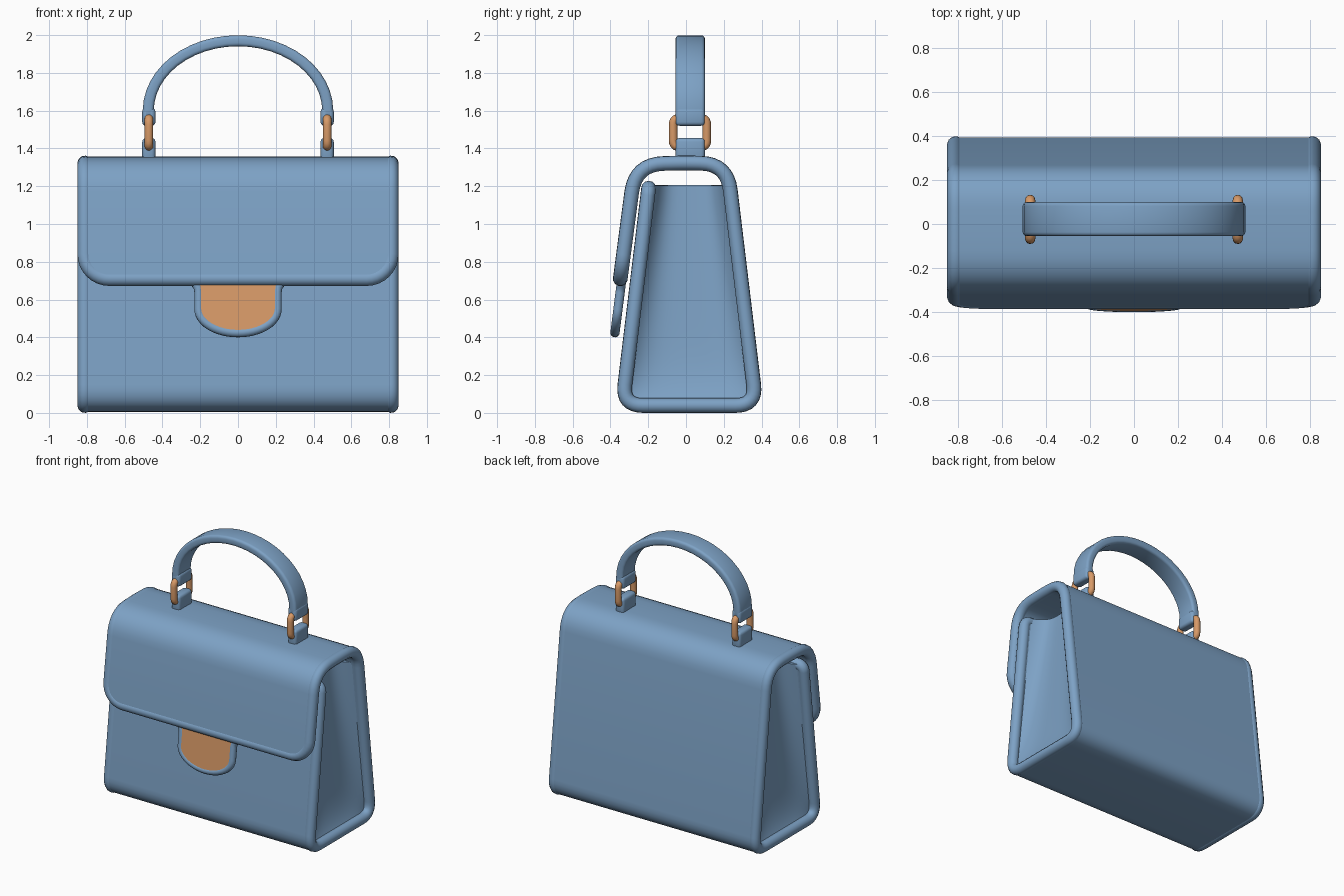
import bpy, bmesh, math
from mathutils import Vector

if "Cube" in bpy.data.objects:
    bpy.data.objects.remove(bpy.data.objects["Cube"])


def material(name, rgb):
    m = bpy.data.materials.new(name)
    m.diffuse_color = (*rgb, 1)
    m.use_nodes = True
    m.node_tree.nodes["Principled BSDF"].inputs["Base Color"].default_value = m.diffuse_color
    return m


BLUE = material("blue_leather", (0.205, 0.36, 0.56))
ORANGE = material("orange_metal", (0.68, 0.32, 0.135))


def finish(ob, mat, angle=40):
    """Apply modifiers, colour and smooth."""
    bpy.ops.object.select_all(action='DESELECT')
    ob.select_set(True)
    bpy.context.view_layer.objects.active = ob
    bpy.ops.object.convert(target='MESH')
    ob = bpy.context.object
    ob.data.materials.clear()
    ob.data.materials.append(mat)
    bpy.ops.object.shade_smooth_by_angle(angle=math.radians(angle))
    return ob


def sheet(name, rows, thick, mat, bevel=0):
    """Grid of points (list of rows) thickened evenly."""
    bm = bmesh.new()
    vs = [[bm.verts.new(p) for p in r] for r in rows]
    for a, b in zip(vs, vs[1:]):
        for i in range(len(a) - 1):
            bm.faces.new((a[i], a[i + 1], b[i + 1], b[i]))
    bmesh.ops.recalc_face_normals(bm, faces=bm.faces)
    me = bpy.data.meshes.new(name)
    bm.to_mesh(me)
    bm.free()
    ob = bpy.data.objects.new(name, me)
    bpy.context.collection.objects.link(ob)
    s = ob.modifiers.new("thick", 'SOLIDIFY')
    s.thickness, s.offset, s.use_even_offset = thick, 0, True
    if bevel:
        b = ob.modifiers.new("bevel", 'BEVEL')
        b.width, b.segments, b.angle_limit = bevel, 3, math.radians(50)
    return finish(ob, mat)


def tube(name, pts, radius, mat, closed=True):
    cu = bpy.data.curves.new(name, 'CURVE')
    cu.dimensions = '3D'
    cu.bevel_depth, cu.bevel_resolution, cu.use_fill_caps = radius, 4, True
    sp = cu.splines.new('POLY')
    sp.points.add(len(pts) - 1)
    for p, q in zip(sp.points, pts):
        p.co = (*q, 1)
    sp.use_cyclic_u = closed
    ob = bpy.data.objects.new(name, cu)
    bpy.context.collection.objects.link(ob)
    return finish(ob, mat, 60)


def box(name, lo, hi, mat, bevel):
    bpy.ops.mesh.primitive_cube_add(size=1, location=[(a + b) / 2 for a, b in zip(lo, hi)])
    ob = bpy.context.object
    ob.name = name
    ob.scale = [b - a for a, b in zip(lo, hi)]
    bpy.ops.object.transform_apply(location=False, rotation=False, scale=True)
    b = ob.modifiers.new("bevel", 'BEVEL')
    b.width, b.segments = bevel, 3
    return finish(ob, mat)


def fillet(corner, prev, nxt, d, n=8):
    """Curve that rounds one 2D corner."""
    c, p, q = Vector(corner), Vector(prev), Vector(nxt)
    a, b = c + (p - c).normalized() * d, c + (q - c).normalized() * d
    return [a * (1 - t) ** 2 + c * 2 * t * (1 - t) + b * t * t for t in (i / n for i in range(n + 1))]


def round_end(end, prev, w, r, n=8):
    """Rows (y, z, half width) rounding the two corners at a strip's end."""
    e = Vector(end)
    d = (Vector(prev) - e).normalized()
    out = []
    for i in range(n + 1):
        t = math.pi / 2 * i / n
        p = e + d * r * (1 - math.sin(t))
        out.append((p.x, p.y, w - r + r * math.cos(t)))
    return out


def perimeter(rows):
    return [(w, y, z) for y, z, w in rows] + [(-w, y, z) for y, z, w in reversed(rows)]


# Wrapped body: front panel, bottom, back, top and flap in one strip (y, z)
W = 0.811
corners = [(-0.198, 1.19), (-0.337, 0.039), (0.372, 0.039), (0.218, 1.318),
           (0, 1.324), (-0.268, 1.316), (-0.348, 0.71)]
rounding = [0, 0.11, 0.11, 0.14, 0.06, 0.15, 0]
rows = round_end(corners[0], corners[1], W, 0.04, 5)[::-1]
for i in range(1, 6):
    rows += [(p.x, p.y, W) for p in fillet(corners[i], corners[i - 1], corners[i + 1], rounding[i])]
rows += round_end(corners[6], corners[5], W, 0.13)
sheet("body_and_flap", [[(-w, y, z), (w, y, z)] for y, z, w in rows], 0.067, BLUE)
tube("body_piping", perimeter(rows), 0.039, BLUE)

# Closing tab with piping and metal plate
tab = [(0.69, 0.228), (0.665, 0.211), (0.64, 0.207)]
for i in range(13):
    t = math.pi / 2 * i / 12
    tab.append((0.55 - 0.125 * math.sin(t), max(0.207 * math.cos(t), 0.004)))
rows = [(-0.376 + (z - 0.425) * 0.128, z, w) for z, w in tab]
sheet("tab_plate", [[(-w, y, z), (w, y, z)] for y, z, w in rows], 0.042, ORANGE)
tube("tab_piping", perimeter(rows)[:len(rows)] + perimeter(rows)[len(rows):], 0.025, BLUE, closed=False)

# Dished side gussets
for side, label in ((1, "right"), (-1, "left")):
    grid = []
    for j in range(25):
        t = (j / 24) ** 1.6
        z = 0.07 + 1.135 * t
        y0 = -0.317 + (z - 0.039) * 0.1208
        y1 = 0.352 - (z - 0.039) * 0.1204
        row = []
        for i in range(21):
            u = -math.cos(math.pi * i / 20)
            depth = (0.05 + 0.08 * t) * (1 - u ** 4) * (1 - (1 - t) ** 12)
            row.append((side * (0.79 - depth), y0 + (y1 - y0) * (u + 1) / 2, z))
        grid.append(row)
    sheet(label + "_gusset", grid, 0.02, BLUE)

# Handle strap
arc = [(0.475, 1.56)]
for i in range(25):
    t = math.pi * i / 24
    arc.append((0.475 * math.cos(t), 1.6 + 0.37 * math.sin(t)))
arc.append((-0.475, 1.56))
sheet("handle_strap", [[(x, -0.055, z), (x, 0.1, z)] for x, z in arc], 0.058, BLUE, 0.018)

# Handle end loops, base loops and metal rings
for side, label in ((1, "right"), (-1, "left")):
    x = 0.472 * side
    box(label + "_handle_end", (x - 0.035, -0.055, 1.52), (x + 0.035, 0.1, 1.615), BLUE, 0.02)
    box(label + "_base_loop", (x - 0.035, -0.055, 1.33), (x + 0.035, 0.1, 1.455), BLUE, 0.02)
    q = [(-0.068, 1.408), (0.11, 1.408), (0.11, 1.56), (-0.068, 1.56)]
    ring = []
    for i in range(4):
        ring += [(x, p.x, p.y) for p in fillet(q[i], q[i - 1], q[(i + 1) % 4], 0.035, 5)]
    tube(label + "_ring", ring, 0.023, ORANGE)
